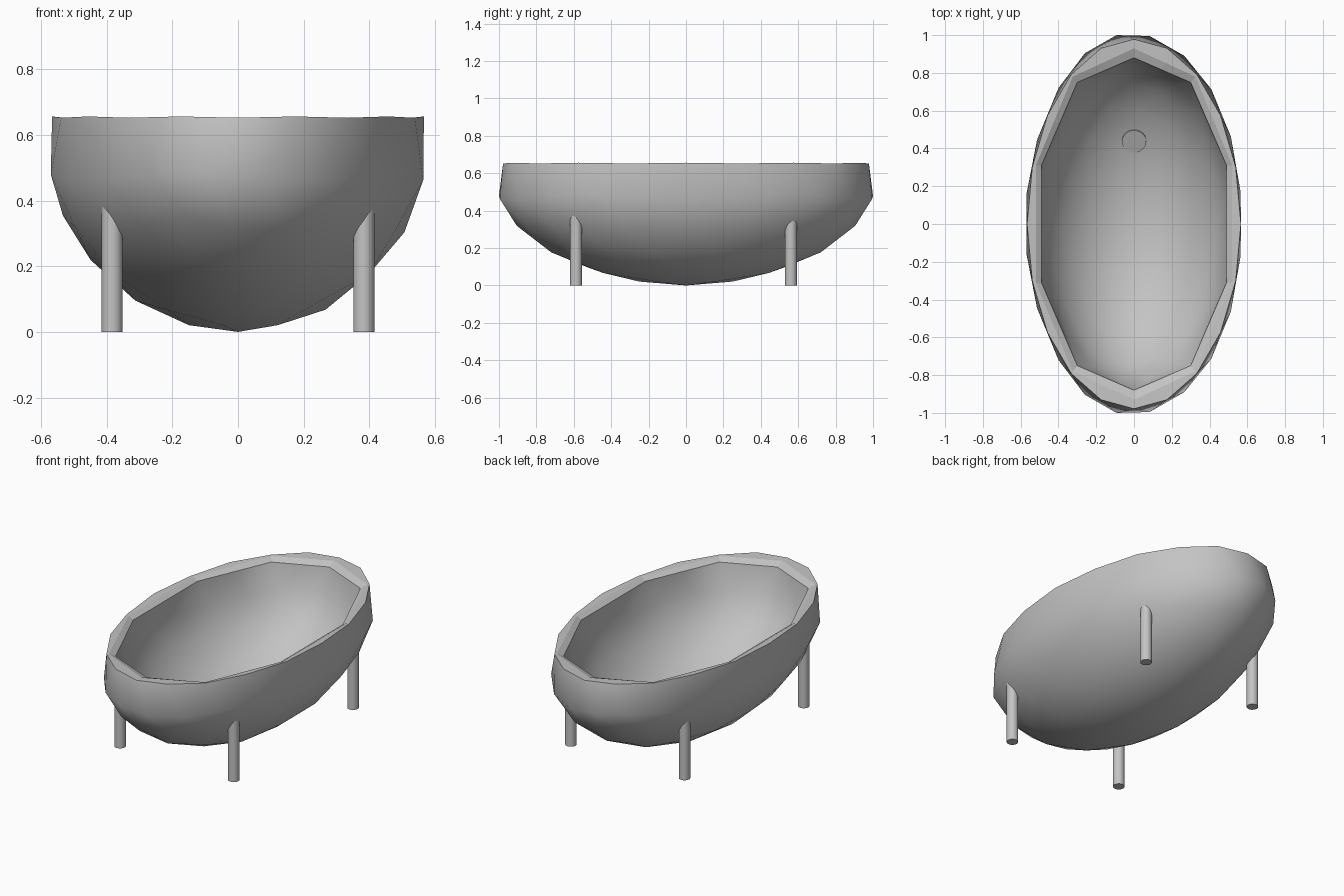
import bpy, bmesh, math
from mathutils import Vector
from mathutils.bvhtree import BVHTree

if "Cube" in bpy.data.objects:
    bpy.data.objects.remove(bpy.data.objects["Cube"])


def material(name, v):
    m = bpy.data.materials.new(name)
    m.diffuse_color = (v, v, v, 1)
    m.use_nodes = True
    m.node_tree.nodes["Principled BSDF"].inputs["Base Color"].default_value = m.diffuse_color
    return m


GREY = material("light grey", 0.55)


def finish(bm, name):
    me = bpy.data.meshes.new(name)
    bm.to_mesh(me)
    bm.free()
    me.materials.append(GREY)
    ob = bpy.data.objects.new(name, me)
    bpy.context.collection.objects.link(ob)
    return ob


def half_ball(bm, half_x, half_y, depth, bottom):
    """Add the lower half of an icosphere; return its 20 equator verts by angle."""
    ball = bmesh.new()
    bmesh.ops.create_icosphere(ball, subdivisions=3, radius=1)
    body = [v.co for v in ball.verts if v.co.z < -0.05]
    sx = half_x / max(abs(c.x) for c in body)
    sy = half_y / max(abs(c.y) for c in body)
    ring, copy = {}, {}
    for v in ball.verts:
        if v.co.z > 0.05:
            continue
        x, y, z = v.co
        copy[v] = bm.verts.new((x * sx, y * sy, bottom + depth * (1 + z)))
        if z > -0.05:
            ring[round(math.atan2(y, x) / math.radians(18)) % 20] = copy[v]
    for f in ball.faces:
        if all(v in copy for v in f.verts):
            bm.faces.new([copy[v] for v in f.verts]).smooth = True
    ball.free()
    return [ring[i] for i in range(20)]


def decagon(corners, z):
    """Ten corners mirrored from one quadrant, with edge midpoints between."""
    a, b, c = corners
    quad = {1: a, 3: b, 5: c, 7: (-b[0], b[1]), 9: (-a[0], a[1])}
    pts = {}
    for k, (x, y) in quad.items():
        pts[k] = Vector((x, y, z))
        pts[k + 10] = Vector((-x, -y, z))
    for k in range(0, 20, 2):
        pts[k] = (pts[(k - 1) % 20] + pts[(k + 1) % 20]) / 2
    return [pts[k] for k in range(20)]


# tub: outer hull, faceted rim and inner basin
bm = bmesh.new()
outer = half_ball(bm, 0.57, 1.0, 0.64, 0.0)
inner = half_ball(bm, 0.495, 0.83, 0.57, 0.06)
for k, v in enumerate(outer):
    a = math.radians(18 * k)
    v.co = (0.566 * math.cos(a), 0.978 * math.sin(a), 0.652 + 0.004 * (k % 2 == 0))
mid = [bm.verts.new(p) for p in decagon([(0.52, 0.31), (0.325, 0.78), (0, 0.93)], 0.651)]
for v, p in zip(inner, decagon([(0.49, 0.31), (0.30, 0.75), (0, 0.88)], 0.632)):
    v.co = p
for r0, r1 in ((outer, mid), (mid, inner)):
    for k in range(20):
        j = (k + 1) % 20
        bm.faces.new((r0[k], r0[j], r1[j], r1[k])).smooth = False
bmesh.ops.recalc_face_normals(bm, faces=bm.faces[:])
floor = BVHTree.FromBMesh(bm)
finish(bm, "tub")

# legs
for side, x in (("left", -0.383), ("right", 0.383)):
    for end, y in (("front", -0.588), ("back", 0.561)):
        bm = bmesh.new()
        bmesh.ops.create_cone(bm, cap_ends=True, segments=32, radius1=0.032,
                              radius2=0.032, depth=0.39)
        bmesh.ops.translate(bm, vec=(x, y, 0.195), verts=bm.verts[:])
        for f in bm.faces:
            f.smooth = len(f.verts) == 4
        finish(bm, f"{end}_{side}_leg")

# drain plate lying on the sloping basin floor
bm = bmesh.new()
bmesh.ops.create_cone(bm, cap_ends=True, segments=32, radius1=0.064,
                      radius2=0.064, depth=0.018)
drain = finish(bm, "drain")
loc, normal, _, _ = floor.ray_cast(Vector((0.001, 0.44, 1)), Vector((0, 0, -1)))
if loc:
    drain.location = loc
    drain.rotation_mode = "QUATERNION"
    drain.rotation_quaternion = Vector((0, 0, 1)).rotation_difference(normal)
